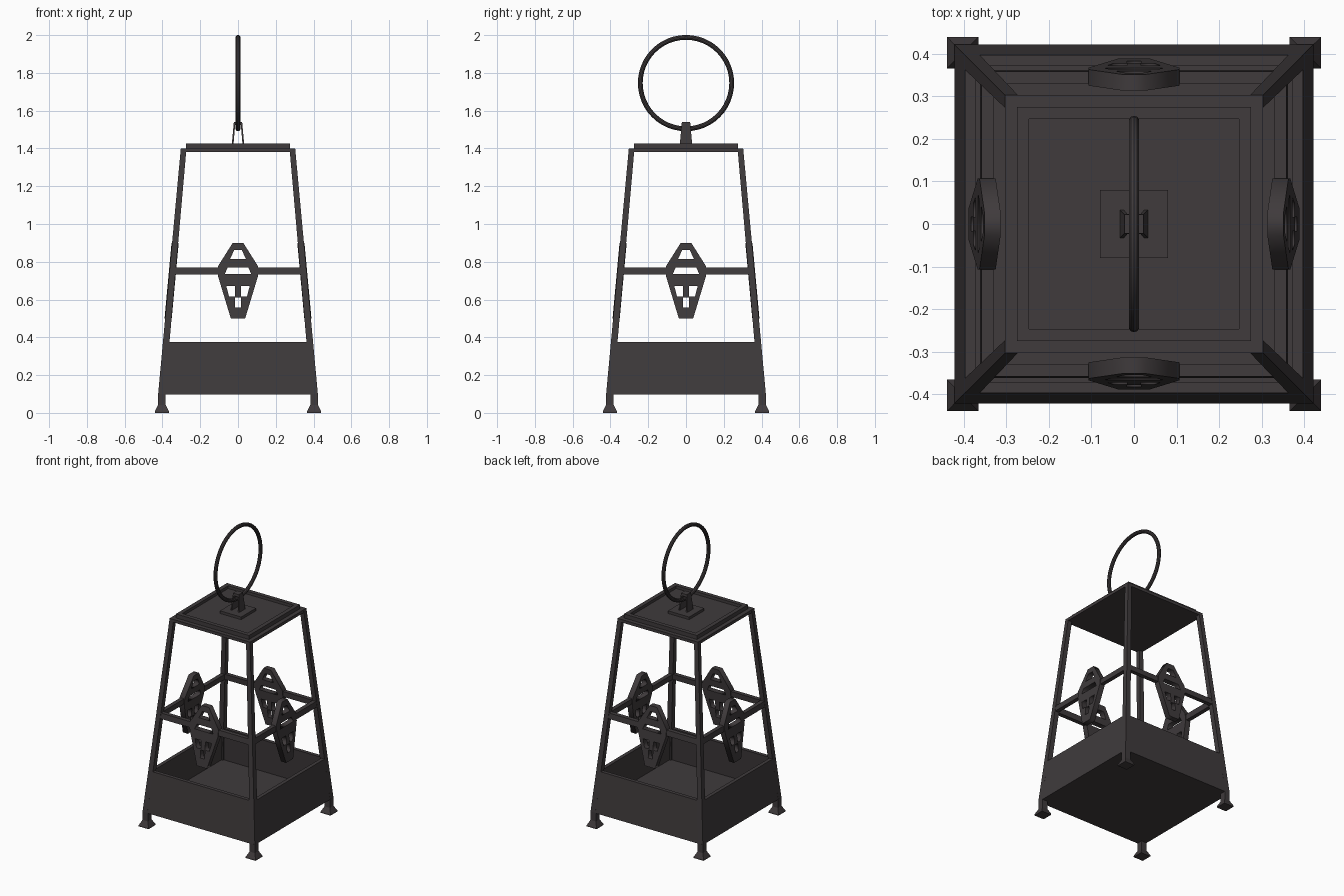
import bpy, bmesh
from math import pi
from mathutils import Matrix

if "Cube" in bpy.data.objects:
    bpy.data.objects.remove(bpy.data.objects["Cube"])

iron = bpy.data.materials.new("dark_iron")
iron.diffuse_color = (0.05, 0.043, 0.045, 1)
iron.use_nodes = True
iron.node_tree.nodes["Principled BSDF"].inputs["Base Color"].default_value = iron.diffuse_color


def loft(name, rings):
    """Join rectangular rings (x0, x1, y0, y1, z) into a closed solid."""
    bm = bmesh.new()
    loops = [[bm.verts.new(p) for p in ((a, c, z), (b, c, z), (b, d, z), (a, d, z))]
             for a, b, c, d, z in rings]
    for lo, hi in zip(loops, loops[1:]):
        for i in range(4):
            j = (i + 1) % 4
            bm.faces.new((lo[i], lo[j], hi[j], hi[i]))
    bm.faces.new(loops[0][::-1])
    bm.faces.new(loops[-1])
    bmesh.ops.recalc_face_normals(bm, faces=bm.faces)
    me = bpy.data.meshes.new(name)
    bm.to_mesh(me)
    bm.free()
    me.materials.append(iron)
    ob = bpy.data.objects.new(name, me)
    bpy.context.collection.objects.link(ob)
    return ob


def square(name, profile, cx=0, cy=0):
    """Square solid from a (half width, z) profile."""
    return loft(name, [(cx - h, cx + h, cy - h, cy + h, z) for h, z in profile])


def lean(z):
    """Outer half width of the tapered frame at height z."""
    return 0.432 - 0.0923 * z


# Open tray at the base
square("tray", [(lean(.1), .097), (lean(.375), .375), (lean(.375) - .025, .375), (lean(.15) - .025, .15)])

# Roof plate with raised rim, and the hook's base block
square("roof", [(.303, 1.38), (.303, 1.4), (.275, 1.4), (.275, 1.427), (.247, 1.427), (.247, 1.408)])
square("hook_base", [(.08, 1.4), (.08, 1.426)])

# Corner posts and flared feet
for sx in (-1, 1):
    for sy in (-1, 1):
        rings = []
        for z, w in ((.1, .036), (1.4, .03)):
            c = lean(z) - w / 2
            rings.append((sx * c - w / 2, sx * c + w / 2, sy * c - w / 2, sy * c + w / 2, z))
        loft("corner_post", rings)
        square("foot", [(.037, 0), (.037, .008), (.02, .042), (.02, .1)], sx * .403, sy * .403)

# Tapered hook: two cheeks and a cap
for s in (-1, 1):
    lo, hi = sorted((s * .024, s * .033)), sorted((s * .014, s * .022))
    loft("hook_cheek", [(*lo, -.033, .033, 1.42), (*hi, -.022, .022, 1.54)])
loft("hook_cap", [(-.0155, .0155, -.0235, .0235, 1.524), (-.0145, .0145, -.022, .022, 1.54)])

# Carrying ring
bpy.ops.mesh.primitive_torus_add(major_radius=.242, minor_radius=.0127, major_segments=48,
                                 minor_segments=10, location=(0, 0, 1.746), rotation=(0, pi / 2, 0))
ring = bpy.context.object
ring.name = "carrying_ring"
ring.data.materials.append(iron)
bpy.ops.object.shade_smooth_by_angle()

# Pierced ornament outline and openings, as (x, z)
outline = [(-.028, .9), (.028, .9), (.107, .775), (.107, .728), (.038, .5), (-.038, .5), (-.107, .728), (-.107, .775)]
eye = [(.016, .672), (.062, .672), (.048, .617), (.016, .617)]
holes = [
    [(-.02, .862), (.02, .862), (.042, .815), (-.042, .815)],
    [(-.055, .77), (.055, .77), (.07, .735), (-.07, .735)],
    eye, [(-x, z) for x, z in eye],
    [(-.016, .61), (.016, .61), (.016, .557), (-.016, .557)],
]
cu = bpy.data.curves.new("ornament", 'CURVE')
cu.dimensions = '2D'
cu.fill_mode = 'BOTH'
cu.extrude = .019
for pts in [outline] + holes:
    sp = cu.splines.new('POLY')
    sp.points.add(len(pts) - 1)
    for p, (x, z) in zip(sp.points, pts):
        p.co = (x, z, 0, 1)
    sp.use_cyclic_u = True
tmp = bpy.data.objects.new("ornament_curve", cu)
bpy.context.collection.objects.link(tmp)
bpy.context.view_layer.update()
plate = bpy.data.meshes.new_from_object(tmp.evaluated_get(bpy.context.evaluated_depsgraph_get()))
bpy.data.objects.remove(tmp)
for v in plate.vertices:  # stand it up along the sloping front
    x, z, d = v.co
    v.co = (x, -(lean(z) - .016) - d, z)
plate.materials.clear()
plate.materials.append(iron)

# Ornament and two bar halves on each of the four sides
for k in range(4):
    turn = Matrix.Rotation(k * pi / 2, 4, 'Z')
    orn = bpy.data.objects.new("ornament", plate)
    bpy.context.collection.objects.link(orn)
    orn.matrix_world = turn
    for s in (-1, 1):
        a, b = sorted((s * .1, s * .345))
        bar = loft("side_bar", [(a, b, -lean(z) + .002, -lean(z) + .03, z) for z in (.732, .77)])
        bar.matrix_world = turn
